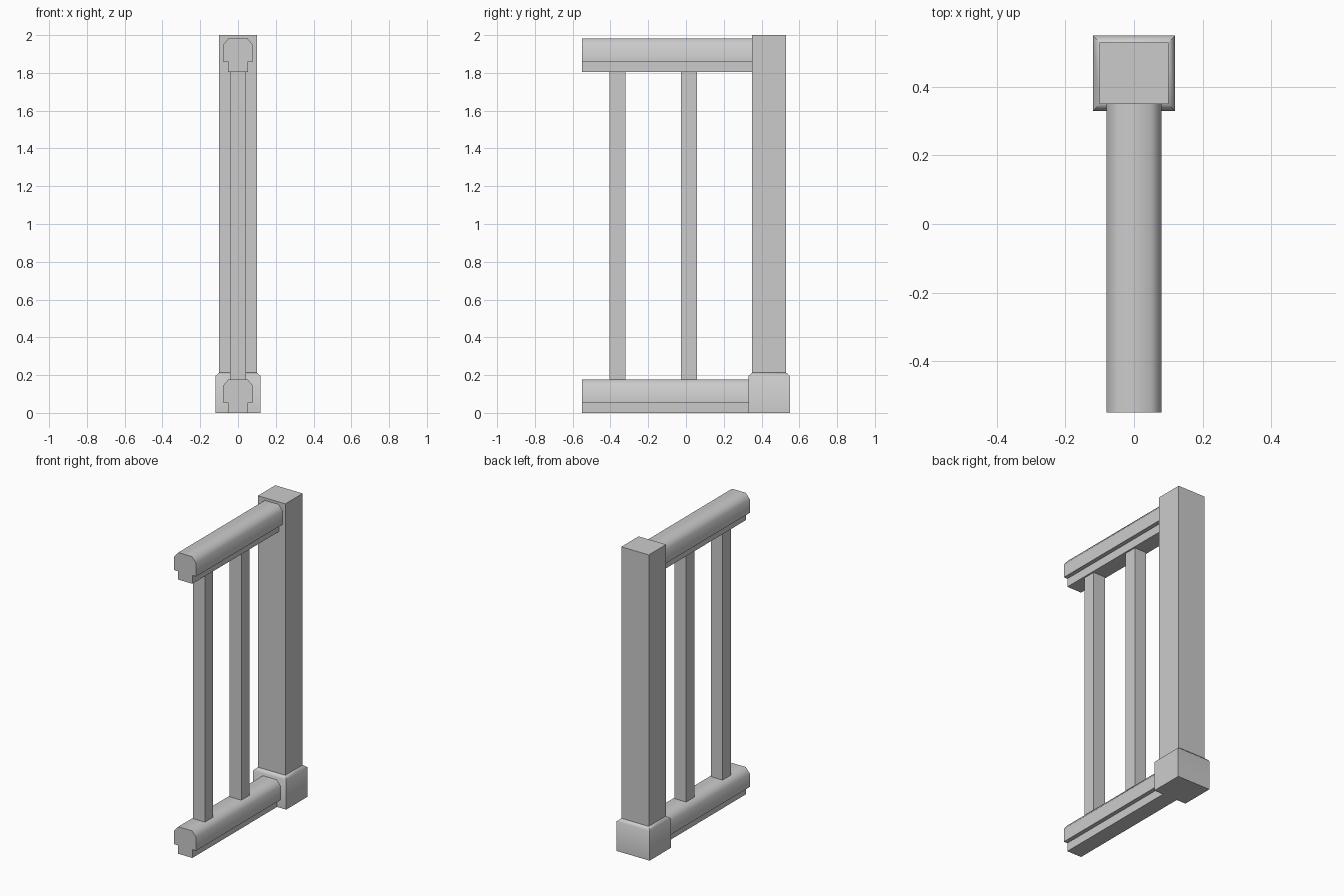
import bpy
import math

if "Cube" in bpy.data.objects:
    bpy.data.objects.remove(bpy.data.objects["Cube"])


def prism(name, profile, place):
    """Extrude a closed profile between two ends; place(u, v, end) gives a 3D point."""
    n = len(profile)
    verts = [place(u, v, e) for e in (0, 1) for u, v in profile]
    faces = [tuple(range(n)), tuple(reversed(range(n, 2 * n)))]
    faces += [(i, i + n, (i + 1) % n + n, (i + 1) % n) for i in range(n)]
    return make(name, verts, faces)


def make(name, verts, faces):
    mesh = bpy.data.meshes.new(name)
    mesh.from_pydata(verts, [], faces)
    obj = bpy.data.objects.new(name, mesh)
    bpy.context.collection.objects.link(obj)
    # outward normals, soft chamfers and sharp corners
    bpy.ops.object.select_all(action='DESELECT')
    obj.select_set(True)
    bpy.context.view_layer.objects.active = obj
    bpy.ops.object.mode_set(mode='EDIT')
    bpy.ops.mesh.select_all(action='SELECT')
    bpy.ops.mesh.normals_make_consistent(inside=False)
    bpy.ops.object.mode_set(mode='OBJECT')
    bpy.ops.object.shade_smooth_by_angle(angle=math.radians(55))
    return obj


def box(name, x, y, z):
    rect = [(x[0], y[0]), (x[1], y[0]), (x[1], y[1]), (x[0], y[1])]
    return prism(name, rect, lambda u, v, e: (u, v, z[e]))


# Post
box("post", (-0.1, 0.1), (0.35, 0.53), (0, 2))

# Post base: stacked rings, with a chamfered top edge
rings = [(0.12, 0.11, 0), (0.12, 0.11, 0.195), (0.10, 0.09, 0.213)]
verts = [(sx * hx, 0.44 + sy * hy, z) for hx, hy, z in rings
         for sx, sy in ((-1, -1), (1, -1), (1, 1), (-1, 1))]
faces = [(3, 2, 1, 0), (8, 9, 10, 11)]
faces += [(r + i, r + (i + 1) % 4, r + 4 + (i + 1) % 4, r + 4 + i)
          for r in (0, 4) for i in range(4)]
make("post_base", verts, faces)

# Rails: chamfered bar over a narrower strip
bar = [(-0.08, 0.055), (0.08, 0.055), (0.08, 0.143),
       (0.05, 0.178), (-0.05, 0.178), (-0.08, 0.143)]
for label, z0 in (("bottom", 0.0), ("top", 1.805)):
    prism(label + "_rail", bar,
          lambda u, v, e: (u, (-0.55, 0.35)[e], z0 + v))
    box(label + "_rail_strip", (-0.053, 0.053), (-0.55, 0.35), (z0, z0 + 0.055))

# Balusters
for i, y in enumerate((-0.362, 0.016)):
    box(f"baluster_{i + 1}", (-0.043, 0.043), (y - 0.043, y + 0.043), (0.178, 1.805))
